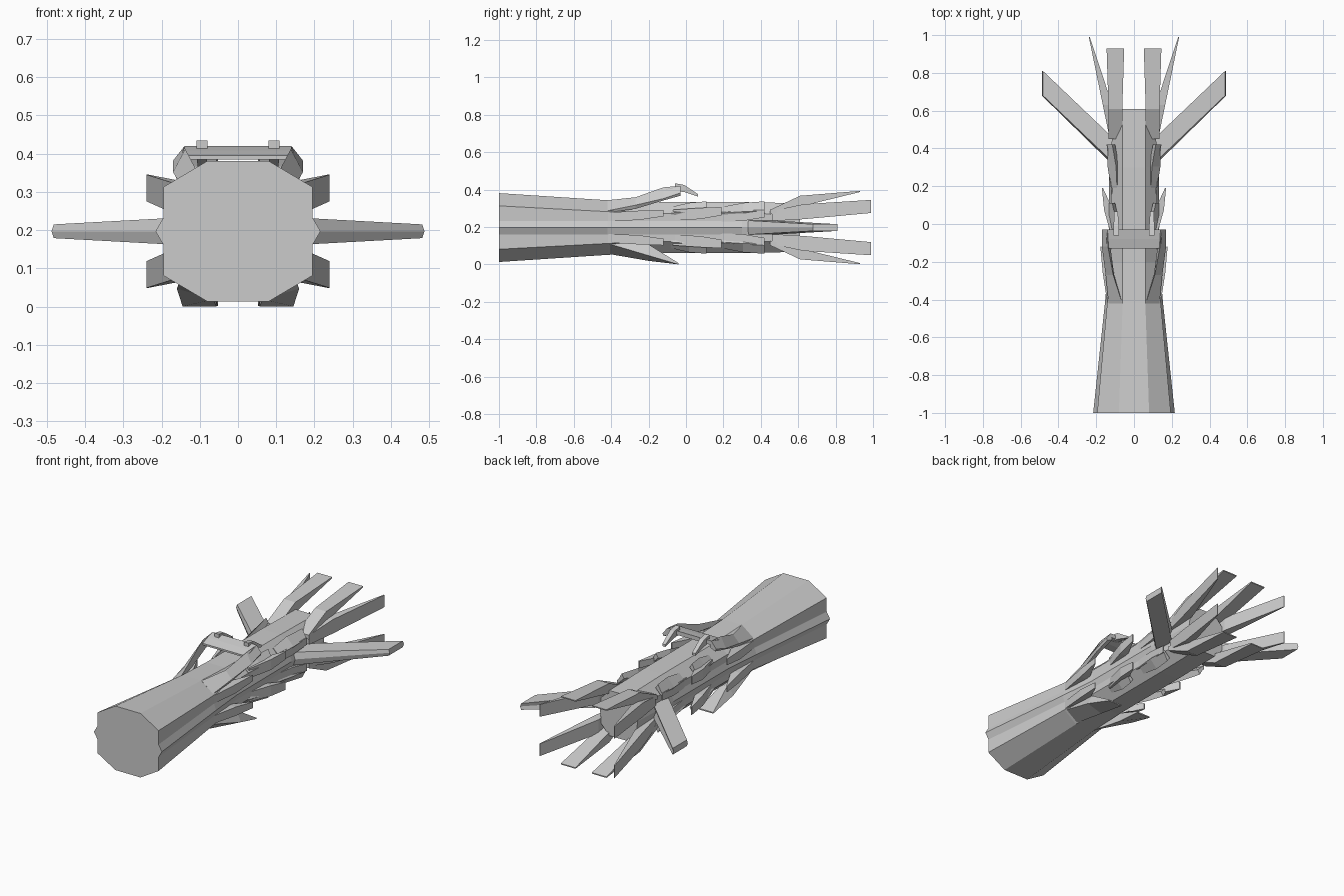
import bpy, bmesh

ZC = 0.197  # height of the long axis


def loft(name, sections, mx=False, mz=False):
    """Skin equal-length rings (y, [(x, z from axis)]) or rings of full 3D points, mirrored on request."""
    bm = bmesh.new()
    for sx in ((1, -1) if mx else (1,)):
        for sz in ((1, -1) if mz else (1,)):
            rings = []
            for y, pts in sections:
                ring = []
                for p in pts:
                    py = y + (p[2] if len(p) > 2 else 0)
                    ring.append(bm.verts.new((sx * p[0], py, ZC + sz * p[1])))
                rings.append(ring)
            n = len(rings[0])
            for a, b in zip(rings, rings[1:]):
                for i in range(n):
                    bm.faces.new((a[i], a[(i + 1) % n], b[(i + 1) % n], b[i]))
            bm.faces.new(rings[0])
            bm.faces.new(rings[-1])
    bmesh.ops.recalc_face_normals(bm, faces=bm.faces)
    me = bpy.data.meshes.new(name)
    bm.to_mesh(me)
    bm.free()
    ob = bpy.data.objects.new(name, me)
    bpy.context.collection.objects.link(ob)
    return ob


def rect(x0, x1, z0, z1):
    return [(x0, z0), (x1, z0), (x1, z1), (x0, z1)]


def body_ring(top, side, h, cz, ridge, rz=0.036):
    q = [(top, h), (side, cz), (side, rz), (ridge, 0), (side, -rz), (side, -cz), (top, -h)]
    return q + [(-x, z) for x, z in reversed(q)]


# Faceted tapering body with a shallow ridge on each side
loft("body", [
    (-1.0, body_ring(0.08, 0.195, 0.184, 0.116, 0.216)),
    (-0.42, body_ring(0.06, 0.142, 0.146, 0.085, 0.154)),
    (-0.2, body_ring(0.06, 0.122, 0.136, 0.075, 0.134)),
    (0.3, body_ring(0.06, 0.12, 0.136, 0.075, 0.132)),
    (0.61, body_ring(0.06, 0.115, 0.13, 0.072, 0.12)),
])

# Flared tail blades, above and below
loft("tail_blade_vertical", [
    (0.45, rect(0.062, 0.135, 0.07, 0.095)),
    (0.61, rect(0.062, 0.135, 0.112, 0.17)),
    (0.93, rect(0.052, 0.145, 0.19, 0.196)),
], mx=True, mz=True)

# Flared tail blades on the sides
loft("tail_blade_side", [
    (0.46, rect(0.105, 0.13, 0.035, 0.09)),
    (0.63, rect(0.115, 0.165, 0.045, 0.125)),
    (0.99, rect(0.234, 0.239, 0.078, 0.148)),
], mx=True, mz=True)

# Swept fins
def fin_ring(x, h, bulge):
    return [(x, -h, 0), (x + bulge, 0, 0), (x, h, 0),
            (x, h, 0.13), (x + bulge, 0, 0.13), (x, -h, 0.13)]
loft("swept_fin", [(0.33, fin_ring(0.115, 0.038, 0.015)),
                   (0.68, fin_ring(0.482, 0.018, 0.006))], mx=True)

# Overlapping side scales, three rows: start, end, and outer flare
for name, y0, y1, out, z0, z1 in (
        ("side_scale_front", -0.42, -0.12, 0.178, 0.045, 0.09),
        ("side_scale_middle", -0.07, 0.19, 0.17, 0.05, 0.105),
        ("side_scale_rear", 0.16, 0.42, 0.145, 0.04, 0.09)):
    root = 0.135 if y0 < -0.3 else 0.112
    ym = y0 + 0.55 * (y1 - y0)
    loft(name, [
        (y0, rect(root - 0.02, root + 0.006, z0 - 0.01, z1 - 0.01)),
        (ym, rect(0.11, out - 0.012, z0 - 0.005, z1)),
        (y1, rect(out - 0.006, out, z0 + 0.015, z1 + 0.005)),
    ], mx=True, mz=True)

# Raised scales on the bevelled corners
for name, y0, y1 in (("corner_scale_middle", -0.08, 0.11),
                     ("corner_scale_rear", 0.19, 0.42)):
    ym = (y0 + y1) / 2
    loft(name, [
        (y0, [(0.09, 0.09), (0.122, 0.07), (0.122, 0.078), (0.09, 0.11)]),
        (ym, [(0.08, 0.09), (0.12, 0.06), (0.14, 0.085), (0.095, 0.132)]),
        (y1, [(0.1, 0.115), (0.135, 0.08), (0.142, 0.09), (0.115, 0.14)]),
    ], mx=True, mz=True)

# Lower front blades
loft("lower_blade", [
    (-0.42, [(0.06, -0.14), (0.135, -0.085), (0.13, -0.075), (0.06, -0.12)]),
    (-0.2, [(0.065, -0.178), (0.16, -0.15), (0.13, -0.09), (0.07, -0.125)]),
    (-0.04, [(0.056, -0.197), (0.145, -0.197), (0.145, -0.19), (0.056, -0.19)]),
], mx=True)

# Rising handle arms, crossbar, sight studs
loft("handle_arm", [
    (-0.42, [(0.062, 0.125), (0.13, 0.08), (0.135, 0.09), (0.062, 0.146)]),
    (-0.27, [(0.105, 0.12), (0.14, 0.1), (0.15, 0.12), (0.11, 0.162)]),
    (-0.12, [(0.125, 0.165), (0.16, 0.145), (0.17, 0.155), (0.138, 0.215)]),
    (-0.03, [(0.13, 0.185), (0.165, 0.17), (0.17, 0.185), (0.14, 0.223)]),
], mx=True)
loft("handle_crossbar", [
    (-0.13, rect(-0.145, 0.145, 0.188, 0.198)),
    (-0.08, rect(-0.145, 0.145, 0.188, 0.212)),
    (-0.03, rect(-0.14, 0.14, 0.2, 0.223)),
])
loft("sight_stud", [
    (-0.06, rect(0.08, 0.108, 0.195, 0.237)),
    (-0.01, rect(0.08, 0.108, 0.19, 0.228)),
    (0.065, rect(0.085, 0.105, 0.165, 0.178)),
], mx=True)
